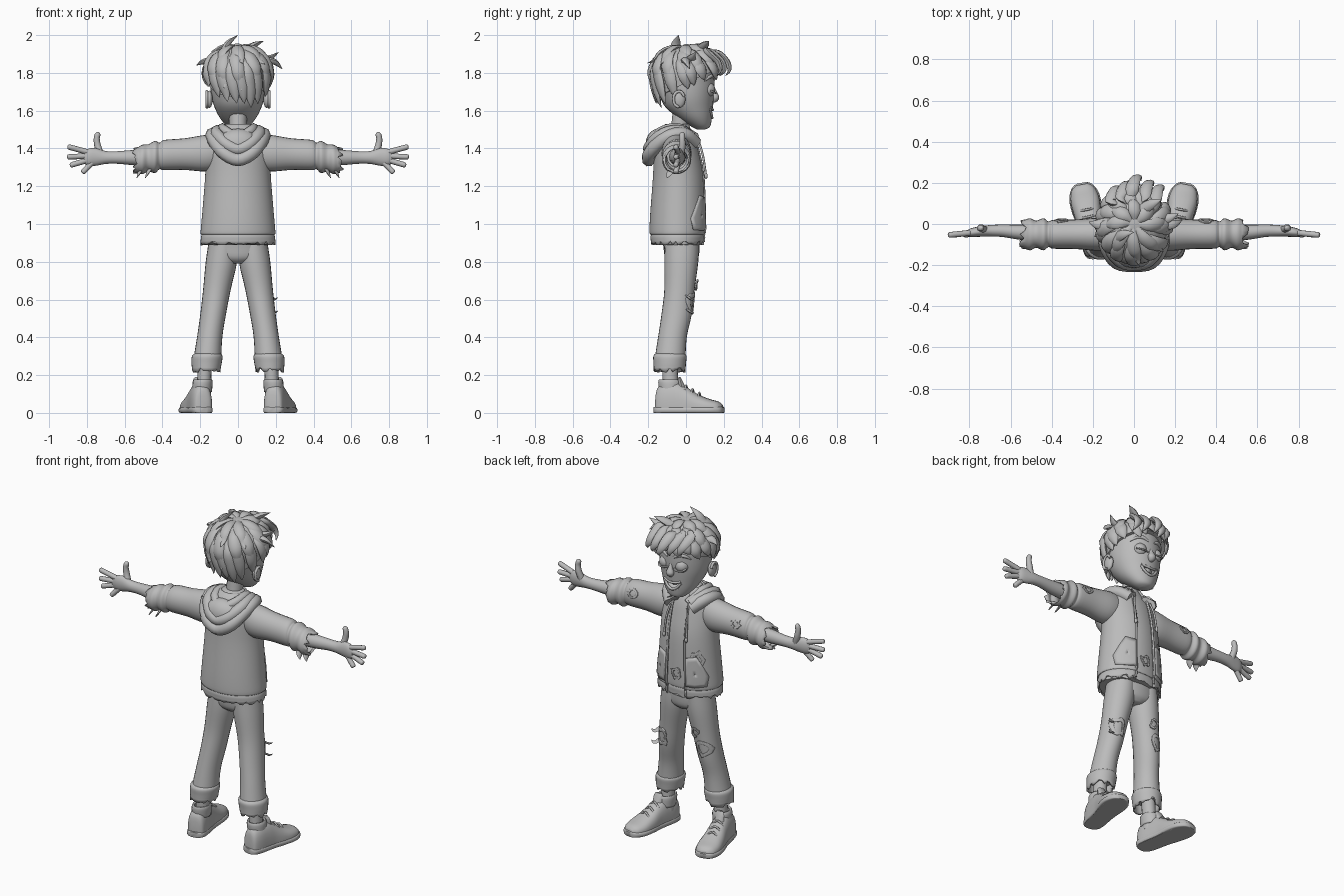
import bpy, bmesh, math, random
from math import sin, cos, pi, radians
from mathutils import Vector as V
from mathutils.bvhtree import BVHTree

random.seed(4)
if "Cube" in bpy.data.objects:
    bpy.data.objects.remove(bpy.data.objects["Cube"])

clay = bpy.data.materials.new("plain grey")
clay.use_nodes = True
clay.diffuse_color = (0.5, 0.5, 0.5, 1)
clay.node_tree.nodes["Principled BSDF"].inputs["Base Color"].default_value = (0.5, 0.5, 0.5, 1)


def grid(name, rows, wrap=True, caps=True, thick=0):
    """Skin a list of equal rings."""
    bm = bmesh.new()
    vs = [[bm.verts.new(p) for p in r] for r in rows]
    n = len(rows[0])
    for a, b in zip(vs, vs[1:]):
        for i in range(n if wrap else n - 1):
            j = (i + 1) % n
            bm.faces.new((a[i], a[j], b[j], b[i]))
    if caps:
        bm.faces.new(vs[0][::-1])
        bm.faces.new(vs[-1])
    bmesh.ops.recalc_face_normals(bm, faces=bm.faces)
    me = bpy.data.meshes.new(name)
    bm.to_mesh(me)
    bm.free()
    me.materials.append(clay)
    ob = bpy.data.objects.new(name, me)
    bpy.context.collection.objects.link(ob)
    bpy.ops.object.select_all(action="DESELECT")
    ob.select_set(True)
    bpy.context.view_layer.objects.active = ob
    bpy.ops.object.shade_smooth_by_angle(angle=radians(50))
    if thick:
        m = ob.modifiers.new("thickness", "SOLIDIFY")
        m.thickness, m.offset = thick, -1
    return ob


def smooth(pts, k):
    """Catmull-Rom through tuples of any length."""
    p = [pts[0]] + list(pts) + [pts[-1]]
    out = []
    for a, b, c, d in zip(p, p[1:], p[2:], p[3:]):
        for i in range(k):
            t = i / k
            out.append([0.5 * (2 * y + (z - x) * t + (2 * x - 5 * y + 4 * z - w) * t * t
                        + (3 * y - x - 3 * z + w) * t ** 3) for x, y, z, w in zip(a, b, c, d)])
    return out + [list(pts[-1])]


def tube(name, pts, n=12, k=4, axes=None, ref=(0, 0.3, 1), arc=None, rag=0, caps=True,
         thick=0, square=1, floor=False):
    """Sweep ellipses (x, y, z, ru, rv) along a path; rag frays the last ring."""
    P = smooth(pts, k)
    a0, a1 = arc or (0, 2 * pi)
    rows = []
    for i, q in enumerate(P):
        t = (V(P[min(i + 1, len(P) - 1)][:3]) - V(P[max(i - 1, 0)][:3])).normalized()
        if axes:
            u, v = V(axes[0]), V(axes[1])
        else:
            u = t.cross(V(ref)).normalized()
            v = u.cross(t)
        row = []
        for j in range(n):
            a = a0 + (a1 - a0) * j / (n - 1 if arc else n)
            c, s = (math.copysign(abs(f) ** square, f) for f in (cos(a), sin(a)))
            w = V(q[:3]) + u * c * max(q[3], 0.001) + v * s * max(q[4], 0.001)
            if rag and i == len(P) - 1:
                w += t * random.uniform(-0.3, 1) * rag
            if floor:
                w.z = max(w.z, 0)
            row.append(w)
        rows.append(row)
    return grid(name, rows, not arc, caps and not arc, thick)


def ball(name, c, r, n=16):
    rows = [[V((c[0] + r[0] * sin(a) * cos(b), c[1] + r[1] * sin(a) * sin(b), c[2] + r[2] * cos(a)))
             for b in (2 * pi * j / n for j in range(n))]
            for a in (0.02 + (pi - 0.04) * i / 10 for i in range(11))]
    return grid(name, rows)


def rod(name, pts, r, **kw):
    return tube(name, [(*p, r, r) for p in pts], n=8, **kw)


def surface(ob):
    return BVHTree.FromPolygons([v.co for v in ob.data.vertices], [p.vertices for p in ob.data.polygons])


def onto(tree, x, z, lift=0.0):
    """Point on the face-side (+y) surface at x, z."""
    hit = tree.ray_cast(V((x, 1, z)), V((0, -1, 0)))[0]
    return V((x, (hit.y if hit else 0) + lift, z))


def patch(name, ob, outline, inner=0.02, lift=0.006):
    """Thin plate or torn rim laid on the face side of a part."""
    tree = surface(ob)
    cx = sum(p[0] for p in outline) / len(outline)
    cz = sum(p[1] for p in outline) / len(outline)
    rows = [[onto(tree, cx + (x - cx) * f, cz + (z - cz) * f, lift) for x, z in outline]
            for f in (inner + (1 - inner) * i / 4 for i in range(5))]
    return grid(name, rows, caps=False, thick=0.008)


def tear(name, ob, x, z, rx, rz):
    pts = []
    for i in range(14):
        f = random.uniform(0.65, 1.1)
        pts.append((x + rx * f * cos(i * pi / 7), z + rz * f * sin(i * pi / 7)))
    patch(name, ob, pts, 0.62)


def stack(secs):
    """(z, back, front, half width) to ellipse sections."""
    return [(0, (b + f) / 2, z, w, (f - b) / 2) for z, b, f, w in secs]


XY = ((1, 0, 0), (0, 1, 0))
YZ = ((0, 1, 0), (0, 0, 1))

# head with an open smiling mouth
head = tube("head", stack([(1.50, .06, .10, .02), (1.515, .03, .127, .055), (1.56, -.04, .137, .095),
            (1.62, -.11, .143, .125), (1.68, -.14, .148, .142), (1.75, -.165, .152, .148),
            (1.83, -.165, .145, .145), (1.90, -.12, .10, .1), (1.93, -.03, .03, .02)]), n=32, axes=XY)
face = surface(head)
cut = ball("mouth_cutter", (0, .135, 1.588), (.05, .04, .024))
m = head.modifiers.new("mouth", "BOOLEAN")
m.operation, m.object, m.solver = "DIFFERENCE", cut, "EXACT"
bpy.context.view_layer.objects.active = head
bpy.ops.object.modifier_apply(modifier="mouth")
bpy.data.objects.remove(cut)
for name, zc, bow, r in (("upper_lip", 1.605, .012, .007), ("lower_lip", 1.563, .045, .008)):
    rod(name, [onto(face, x, zc + bow * (x / .055) ** 2) for x in (-.055, -.03, 0, .03, .055)], r)
tube("upper_teeth", [(-.04, .105, 1.604, .004, .01), (0, .125, 1.598, .006, .012),
                     (.04, .105, 1.604, .004, .01)], axes=YZ)
tube("nose", [(0, .14, 1.73, .008, .008), (0, .15, 1.70, .013, .013), (0, .155, 1.67, .024, .021),
              (0, .15, 1.648, .014, .014), (0, .14, 1.642, .003, .003)], axes=XY)
tube("neck", [(0, -.045, 1.42, .055, .055), (0, -.035, 1.5, .046, .046), (0, -.02, 1.6, .05, .05)], axes=XY)
for side, s in (("left", -1), ("right", 1)):
    ball(side + "_eye", (s * .054, .113, 1.712), (.04, .042, .04))
    rod(side + "_eyelid", [(s * (.054 + .037 * cos(a)), .13 + .028 * sin(a), 1.705 - .012 * sin(a))
                           for a in (0, pi / 4, pi / 2, 3 * pi / 4, pi)], .005)
    tube(side + "_brow", [(*onto(face, s * x, z), r, r) for x, z, r in
                          ((.02, 1.765, .006), (.05, 1.782, .011), (.085, 1.778, .009), (.11, 1.755, .002))], n=8)
    ball(side + "_ear", (s * .152, -.037, 1.66), (.018, .034, .046))
    rod(side + "_ear_rim", [(s * .165, -.037 + .03 * cos(a), 1.66 + .042 * sin(a))
                            for a in (-1.6, -2.5, 2.8, 2, 1.2, .4)], .008, ref=(1, 0, 0))

# hair: cap plus layered tapering locks
def scalp(phi, t, lift=0.0):
    th, low = min(t, 1) * pi / 2, max(t - 1, 0)
    r = (sin(th) - .25 * low) * (1 + lift)
    return V((.168 * r * cos(phi), .178 * r * sin(phi), 1.795 + .15 * cos(th) * (1 + lift) - low * .24))


def hairline(phi):
    return 1.2 - .32 * sin(phi)


ring = [2 * pi * j / 32 for j in range(32)]
cap = [[scalp(p, max(f, .02) * hairline(p)) for p in ring] for f in (i / 8 for i in range(9))]
cap.append([scalp(p, hairline(p), -.2) for p in ring])
grid("hair_cap", cap, thick=0)
for layer, (count, start, reach, wide, kick) in enumerate(
        ((19, .55, 1.1, .034, .1), (13, .3, .85, .036, .2), (8, .08, .55, .032, .2))):
    for i in range(count):
        phi = 2 * pi * (i + .4 * layer) / count + random.uniform(-.1, .1)
        end = reach * hairline(phi) * random.uniform(.92, 1.08)
        tip = kick * random.uniform(.3, 1.1)
        pts = []
        for f, r, lift in ((0, .4, -.05), (.3, .9, .02), (.6, 1, .05), (.85, .6, .06), (1, .04, tip)):
            p = scalp(phi + .3 * f, start + (end - start) * f, lift)
            pts.append((*p, wide * r, wide * r * .5))
        tube("hair_lock", pts, n=8, ref=scalp(phi, .6) - V((0, 0, 1.75)))
spikes = (((-.07, -.06, 1.92), (-.05, -.05, 1.96), (0, -.04, 2.0)),
          ((.04, .07, 1.92), (.09, .10, 1.95), (.135, .12, 1.968)),
          ((.12, .03, 1.87), (.17, .03, 1.88), (.215, .05, 1.91)),
          ((.14, 0, 1.86), (.19, 0, 1.86), (.235, .02, 1.82)),
          ((-.14, 0, 1.86), (-.18, 0, 1.86), (-.22, .01, 1.84)))
for a, b, c in spikes:
    tube("hair_spike", [(*a, .03, .022), (*b, .023, .015), (*c, .001, .001)], n=8)
for x in (-.11, -.06, -.01, .05, .1):
    d = .5 * abs(x) + random.uniform(0, .015)
    tube("fringe_lock", [(x * .7, .10, 1.90, .02, .012), (x, .17 - d, 1.905, .032, .018),
                         (x + .015, .222 - d, 1.86, .028, .016), (x + .035, .235 - d, 1.815, .015, .01),
                         (x + .045, .215 - d, 1.785, .001, .001)], n=8, ref=(0, 1, .3))

# jacket, open down the chest over a shirt
body = [(1.53, -.11, .02, .07), (1.50, -.14, .03, .115), (1.45, -.16, .055, .158), (1.38, -.17, .075, .17),
        (1.25, -.175, .10, .174), (1.05, -.19, .108, .19), (.955, -.193, .108, .198), (.945, -.186, .102, .192),
        (.93, -.188, .104, .196), (.905, -.186, .102, .198)]
open_a = radians(19)
coat = stack(body)
jacket = tube("jacket", coat, n=56, axes=XY, arc=(pi / 2 + open_a, 2.5 * pi - open_a), rag=.018, thick=.01)
shirt = tube("shirt", [(x, y, z, a - .012, b - .012) for x, y, z, a, b in coat], n=32, axes=XY, rag=.02)
tear("shirt_tear", shirt, 0, 1.03, .035, .04)
tear("jacket_tear", jacket, -.125, 1.13, .04, .06)

# gathered hood lying on the back
folds = (("hood_outer_fold", .036, ((.07, .05, 1.43), (.125, -.01, 1.475), (.135, -.1, 1.46), (.085, -.185, 1.385), (0, -.198, 1.34))),
         ("hood_middle_fold", .034, ((.06, .045, 1.45), (.105, -.03, 1.49), (.11, -.12, 1.475), (.065, -.18, 1.425), (0, -.195, 1.395))),
         ("hood_inner_fold", .026, ((.045, .045, 1.45), (.08, -.03, 1.505), (.075, -.11, 1.5), (.04, -.15, 1.475), (0, -.16, 1.46))))
for name, r, half in folds:
    rod(name, list(half) + [(-x, y, z) for x, y, z in half[-2::-1]], r)
ball("hood_bulk", (0, -.145, 1.42), (.115, .07, .085))

pelvis = tube("trouser_seat", stack([(.95, -.13, .07, .15), (.88, -.12, .072, .158), (.82, -.11, .065, .14),
                                     (.79, -.08, .04, .05)]), n=24, axes=XY)
for side, s in (("left", -1), ("right", 1)):
    # jacket trim
    a = pi / 2 - s * open_a
    rod(side + "_zip", [(rx * cos(a), y + ry * sin(a), z) for x, y, z, rx, ry in coat[2:]], .006, k=2)
    rod(side + "_drawstring", [(s * .055, .07, 1.43), (s * .07, .09, 1.36), (s * .075, .105, 1.26)], .006)
    ball(side + "_drawstring_end", (s * .075, .106, 1.255), (.009, .009, .016), 8)
    patch(side + "_pocket", jacket, [(s * x, z) for x, z in
          ((.07, .97), (.12, .965), (.172, .97), (.176, 1.03), (.15, 1.1), (.125, 1.15), (.07, 1.14), (.07, 1.05))], lift=.009)
    # sleeve with crumpled, frayed roll-up
    sleeve = tube(side + "_sleeve", [(s * x, -.05, z, a, b) for x, z, a, b in
                  ((.09, 1.385, .07, .09), (.17, 1.375, .08, .097), (.28, 1.37, .072, .084), (.39, 1.365, .07, .08),
                   (.415, 1.36, .062, .07), (.44, 1.355, .078, .085), (.475, 1.35, .066, .072),
                   (.505, 1.342, .078, .078), (.53, 1.338, .07, .068))],
                  n=24, axes=YZ, rag=.03, caps=False, thick=.012)
    tear(side + "_sleeve_tear", sleeve, s * .35, 1.395, .035, .03)
    for i in range(2):
        x = .47 + .045 * i
        tube(side + "_sleeve_rag", [(s * x, -.075, 1.29, .022, .008), (s * (x + .01), -.09, 1.265, .016, .006),
                                    (s * (x + .02), -.1, 1.245, .002, .002)], n=6)
    # forearm and hand
    tube(side + "_forearm", [(s * x, y, z, a, b) for x, y, z, a, b in
         ((.40, -.045, 1.355, .045, .045), (.55, -.04, 1.352, .037, .04), (.64, -.033, 1.352, .03, .033),
          (.70, -.033, 1.352, .028, .034), (.75, -.037, 1.355, .025, .046), (.79, -.042, 1.353, .022, .046),
          (.815, -.045, 1.35, .012, .03))], n=16, axes=YZ)
    for name, x0, z0, x1, z1 in (("index", .785, 1.378, .903, 1.41), ("middle", .79, 1.36, .905, 1.355),
                                 ("ring", .79, 1.34, .89, 1.31), ("little", .77, 1.328, .825, 1.27)):
        tube(f"{side}_{name}_finger", [(s * (x0 + (x1 - x0) * f), -.042 - .012 * f, z0 + (z1 - z0) * f, r, r)
             for f, r in ((0, .015), (.5, .0145), (.9, .014), (.98, .009), (1, .002))], n=10)
    tube(side + "_thumb", [(s * .725, -.03, 1.36, .02, .02), (s * .742, -.02, 1.41, .018, .018),
                           (s * .748, -.02, 1.45, .016, .016), (s * .742, -.02, 1.477, .014, .014),
                           (s * .74, -.02, 1.488, .002, .002)], n=10, ref=(0, 1, 0))
    # trouser leg, cuff and ankle
    leg = tube(side + "_trouser_leg", [(s * x, y, z, a, b) for x, y, z, a, b in
               ((.08, -.022, .9, .076, .09), (.088, -.025, .8, .083, .09), (.112, -.035, .65, .073, .08),
                (.132, -.05, .52, .068, .08), (.15, -.072, .4, .067, .076), (.163, -.085, .28, .074, .082))],
               n=24, axes=XY)
    tube(side + "_trouser_cuff", [(s * .161, -.084, .315, .068, .076), (s * .163, -.085, .3, .081, .088),
                                  (s * .166, -.086, .265, .08, .086), (s * .168, -.087, .235, .076, .084)],
         n=28, axes=XY, rag=.022, caps=False, thick=.012)
    tear(side + "_knee_tear", leg, s * .14, .58, .045, .06)
    if s < 0:
        tear("left_thigh_tear", leg, -.10, .68, .03, .03)
    else:
        for z in (.62, .55):
            tube("right_knee_rag", [(.165, .005, z, .02, .006), (.19, .03, z - .02, .014, .005),
                                    (.21, .035, z - .01, .002, .002)], n=6)
    tube(side + "_ankle", [(s * .172, -.085, .3, .04, .042), (s * .178, -.084, .2, .037, .041),
                           (s * .182, -.08, .08, .04, .045)], n=16, axes=XY)
    # shoe, splayed outward
    turn = V((s * .98, -.2, 0)).normalized()

    def along(y, z, w, h):
        return (s * (.215 + .2 * y), y, z, w, h)
    wide = (s * turn.x, s * turn.y, 0)
    up = (0, 0, 1)
    tube(side + "_shoe", [along(*q) for q in
         ((-.16, .03, .02, .03), (-.15, .03, .045, .10), (-.11, .03, .056, .128), (-.05, .03, .058, .13),
          (.0, .03, .06, .108), (.06, .025, .068, .075), (.12, .025, .07, .05), (.17, .02, .056, .04),
          (.192, .02, .03, .022))], n=24, axes=(wide, up), square=.8, floor=True)
    tube(side + "_sole", [along(*q) for q in
         ((-.168, .015, .02, .016), (-.15, .015, .05, .017), (-.09, .015, .06, .017), (0, .015, .063, .017),
          (.08, .015, .075, .017), (.14, .015, .073, .017), (.185, .015, .05, .017), (.2, .015, .022, .014))],
         n=20, axes=(wide, up), square=.4, floor=True)
    tube(side + "_shoe_collar", [(s * .19, -.082, .11, .052, .06), (s * .187, -.085, .16, .053, .062),
                                 (s * .185, -.086, .178, .047, .056)], n=20, axes=XY, caps=False, thick=.012)
    for i in range(3):
        y, z = -.0 + .035 * i, .14 - .019 * i
        c = V(along(y, z, 0, 0)[:3])
        w = V(wide) * .034
        rod(side + "_lace", [c - w - V((0, 0, .02)), c + V((0, 0, .004)), c + w - V((0, 0, .02))], .006, ref=(0, 1, 0))
    tube(side + "_tongue", [along(-.02, .13, .03, .02), along(-.03, .17, .03, .012), along(-.035, .19, .02, .006)],
         n=10, axes=XY)
